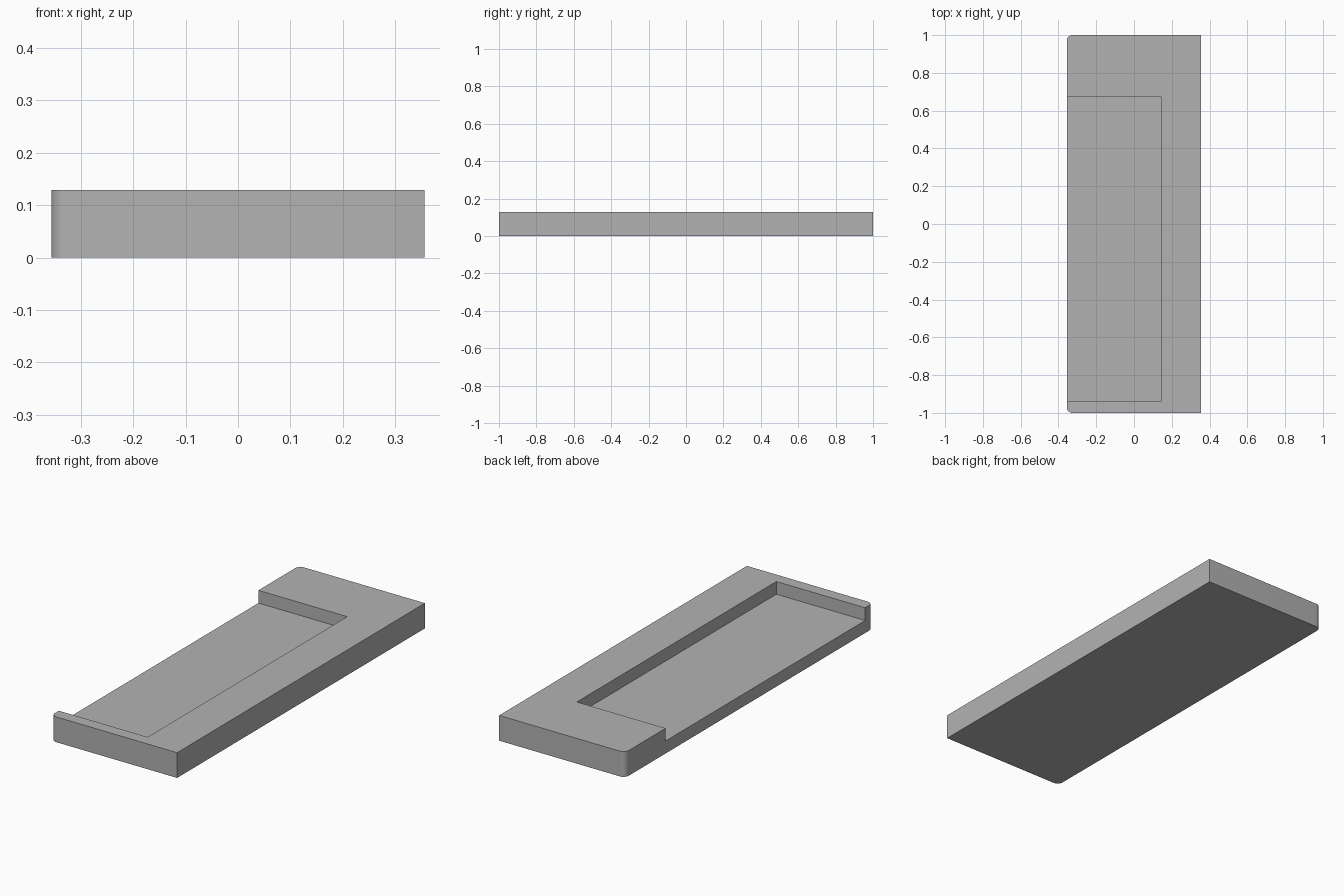
import bpy
import bmesh
from math import radians, sin, cos

default_cube = bpy.data.objects.get("Cube")
if default_cube:
    bpy.data.objects.remove(default_cube, do_unlink=True)

HALF_W, HALF_L, HEIGHT = 0.356, 1.0, 0.129
RADIUS, FLOOR = 0.03, 0.064
POCKET_X, POCKET_FRONT, POCKET_BACK = 0.146, -0.938, 0.673

grey = bpy.data.materials.new("plain grey")
grey.use_nodes = True
colour = (0.45, 0.45, 0.45, 1)
grey.diffuse_color = colour
grey.node_tree.nodes["Principled BSDF"].inputs["Base Color"].default_value = colour


def prism(name, outline, z0, z1):
    """Extrude a counter-clockwise outline from z0 to z1."""
    bm = bmesh.new()
    base = bm.faces.new([bm.verts.new((x, y, z0)) for x, y in outline])
    top = bmesh.ops.extrude_face_region(bm, geom=[base], use_keep_orig=True)
    for item in top["geom"]:
        if isinstance(item, bmesh.types.BMVert):
            item.co.z = z1
    bmesh.ops.recalc_face_normals(bm, faces=bm.faces[:])
    mesh = bpy.data.meshes.new(name)
    bm.to_mesh(mesh)
    bm.free()
    mesh.materials.append(grey)
    obj = bpy.data.objects.new(name, mesh)
    bpy.context.collection.objects.link(obj)
    return obj


def corner(cx, cy, start, steps=10):
    """Quarter-circle corner points, counter-clockwise."""
    angles = [radians(start + 90 * i / steps) for i in range(steps + 1)]
    return [(cx + RADIUS * cos(a), cy + RADIUS * sin(a)) for a in angles]


# Slab with both corners rounded on the open side
outline = [(HALF_W, -HALF_L), (HALF_W, HALF_L)]
outline += corner(-HALF_W + RADIUS, HALF_L - RADIUS, 90)
outline += corner(-HALF_W + RADIUS, -HALF_L + RADIUS, 180)
tray = prism("tray_block", outline, 0, HEIGHT)

# Pocket open to the side and the top
cutter = prism("pocket_cutter", [(-0.6, POCKET_FRONT), (POCKET_X, POCKET_FRONT),
                                 (POCKET_X, POCKET_BACK), (-0.6, POCKET_BACK)], FLOOR, 0.3)
cutter.hide_render = True
cut = tray.modifiers.new("pocket", "BOOLEAN")
cut.operation = "DIFFERENCE"
cut.solver = "EXACT"
cut.object = cutter

bpy.ops.object.select_all(action="DESELECT")
tray.select_set(True)
bpy.context.view_layer.objects.active = tray
bpy.ops.object.modifier_apply(modifier=cut.name)
bpy.data.objects.remove(cutter, do_unlink=True)

# Smooth the rounded corners, keep the rest crisp
bpy.ops.object.shade_smooth_by_angle(angle=radians(30))
